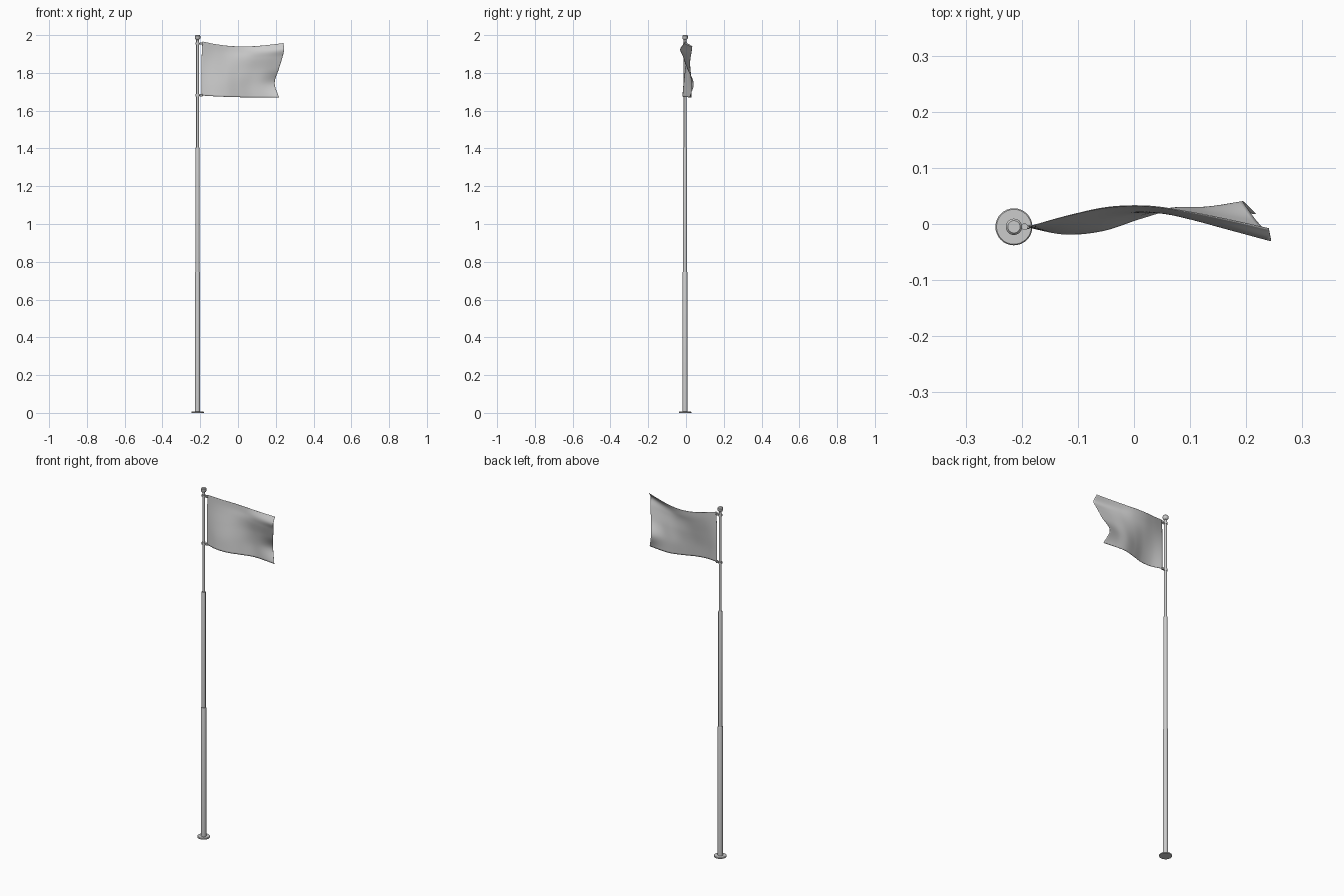
import bpy, bmesh, math
from mathutils import Vector

if "Cube" in bpy.data.objects:
    bpy.data.objects.remove(bpy.data.objects["Cube"])

PX, PY = -0.214, -0.005      # pole axis


def finish(name, bm, smooth=True):
    bmesh.ops.recalc_face_normals(bm, faces=bm.faces)
    me = bpy.data.meshes.new(name)
    bm.to_mesh(me)
    bm.free()
    ob = bpy.data.objects.new(name, me)
    bpy.context.collection.objects.link(ob)
    bpy.ops.object.select_all(action='DESELECT')
    bpy.context.view_layer.objects.active = ob
    ob.select_set(True)
    if smooth:
        bpy.ops.object.shade_smooth_by_angle(angle=math.radians(35))
    return ob


def lathe(name, profile, n=32, x=PX, y=PY):
    """Revolve (radius, z) points about a vertical axis and cap the ends."""
    bm = bmesh.new()
    rings = [[bm.verts.new((x + r * math.cos(2 * math.pi * i / n),
                            y + r * math.sin(2 * math.pi * i / n), z))
              for i in range(n)] for r, z in profile]
    for a, b in zip(rings, rings[1:]):
        for i in range(n):
            j = (i + 1) % n
            bm.faces.new((a[i], a[j], b[j], b[i]))
    bm.faces.new(rings[0])
    bm.faces.new(rings[-1])
    return finish(name, bm)


def rod(name, a, b, r, n=12):
    a, b = Vector(a), Vector(b)
    bm = bmesh.new()
    bmesh.ops.create_cone(bm, cap_ends=True, segments=n, radius1=r, radius2=r,
                          depth=(b - a).length)
    rot = (b - a).to_track_quat('Z', 'Y').to_matrix()
    for v in bm.verts:
        v.co = rot @ v.co + (a + b) / 2
    return finish(name, bm)


# Base plate, telescoping pole, top cap
lathe("base_plate", [(0.033, 0), (0.033, 0.005), (0.031, 0.007), (0.014, 0.007)])
lathe("pole_lower", [(0.0135, 0.0), (0.0135, 0.742), (0.0125, 0.745)])
lathe("pole_middle", [(0.0108, 0.74), (0.0108, 1.402), (0.0098, 1.405)])
lathe("pole_upper", [(0.0072, 1.40), (0.0072, 1.982)])
lathe("pole_cap", [(0.0075, 1.975), (0.011, 1.978), (0.0145, 1.983),
                   (0.0145, 1.996), (0.011, 2.0)])

# Flag clips: arm from the pole and a small sleeve
for i, z in enumerate((1.955, 1.682)):
    rod(f"clip_arm_{i}", (PX, PY, z), (-0.186, PY, z), 0.0035)
    lathe(f"clip_collar_{i}", [(0.010, z - 0.006), (0.010, z + 0.006)])
    lathe(f"clip_sleeve_{i}", [(0.006, z - 0.006), (0.006, z + 0.006)], 16, x=-0.195)

# Waving flag: depth (y) of the cloth, rows top to bottom, columns hoist to fly
DEPTH = [
    (-.005, .015, .030, .032, .022, .008, -.008),
    (-.005, .013, .027, .027, .010, -.010, -.030),
    (-.005, .008, .020, .022, .012, -.003, -.015),
    (-.005, -.002, .008, .020, .023, .015, .008),
    (-.005, -.012, -.006, .012, .028, .030, .040),
    (-.005, -.018, -.012, .010, .028, .026, .018),
]
HOIST = [(-.188, 1.966), (-.19, 1.93), (-.192, 1.89), (-.193, 1.825), (-.193, 1.75), (-.192, 1.68)]
FLY = [(.240, 1.957), (.244, 1.925), (.236, 1.885), (.216, 1.82), (.194, 1.745), (.217, 1.67)]
SAG = (.022, .018, .012, .006, .002, .004)


def spline(pts, t):
    """Catmull-Rom through pts, t from 0 to 1."""
    n = len(pts) - 1
    i = min(int(t * n), n - 1)
    f = t * n - i
    p1, p2 = pts[i], pts[i + 1]
    p0 = pts[i - 1] if i else 2 * p1 - p2
    p3 = pts[i + 2] if i + 2 <= n else 2 * p2 - p1
    return p1 + 0.5 * f * (p2 - p0 + f * (2 * p0 - 5 * p1 + 4 * p2 - p3
                                          + f * (3 * (p1 - p2) + p3 - p0)))


ctrl = []
for ys, (x0, z0), (x1, z1), s in zip(DEPTH, HOIST, FLY, SAG):
    row = []
    for k, y in enumerate(ys):
        u = k / 6
        row.append(Vector((x0 + (x1 - x0) * u, y,
                           z0 + (z1 - z0) * u - s * math.sin(math.pi * u ** 0.9))))
    ctrl.append(row)

NU, NV = 60, 45
bm = bmesh.new()
grid = []
for i in range(NU + 1):
    col = [spline(r, i / NU) for r in ctrl]
    grid.append([bm.verts.new(spline(col, j / NV)) for j in range(NV + 1)])
for i in range(NU):
    for j in range(NV):
        bm.faces.new((grid[i][j], grid[i][j + 1], grid[i + 1][j + 1], grid[i + 1][j]))
flag = finish("flag", bm)
mod = flag.modifiers.new("thickness", 'SOLIDIFY')
mod.thickness = 0.0015
mod.offset = 0
